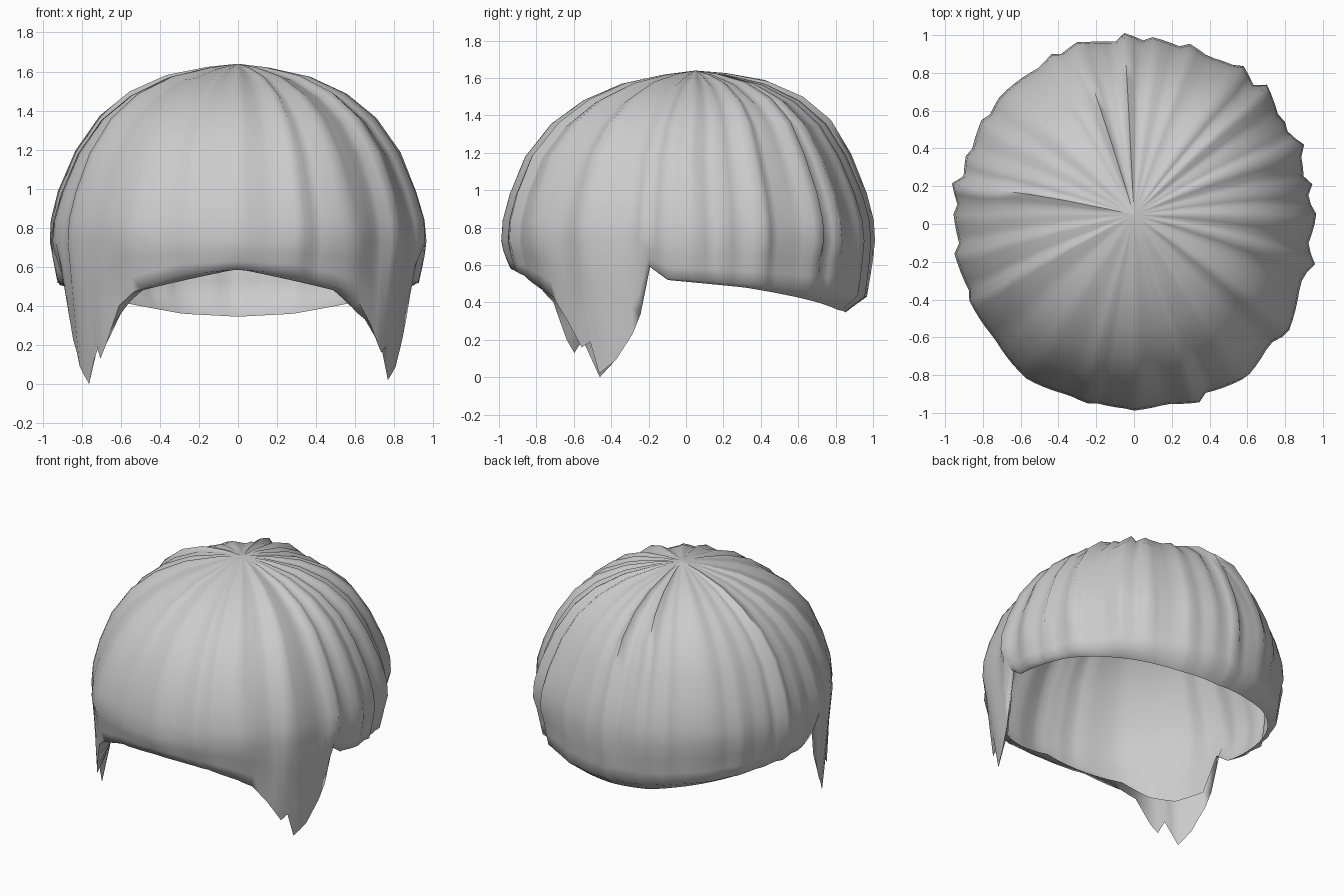
import bpy, bmesh, math, random

if "Cube" in bpy.data.objects:
    bpy.data.objects.remove(bpy.data.objects["Cube"])

random.seed(11)
STEP = 3          # degrees per column
N = 360 // STEP


def lerp_table(table, x):
    for (x0, y0), (x1, y1) in zip(table, table[1:]):
        if x <= x1:
            return y0 + (y1 - y0) * (x - x0) / (x1 - x0)
    return table[-1][1]


# crown profile: (radius, height)
CROWN = [(.17, 1.618), (.385, 1.57), (.58, 1.48), (.735, 1.355), (.86, 1.18),
         (.945, .98), (.985, .84), (.995, .73)]

# hem height by angle from the front, for each side, and the inner turned-in hem
BACK = [(66, .09), (72, .23), (75, .34), (78, .6), (84, .53), (100, .51), (116, .49),
        (135, .46), (155, .44), (180, .43)]
HEM_R = [(0, .585), (20, .56), (36, .48), (42, .43), (48, .31), (54, .16), (57, .19), (60, .02)] + BACK
HEM_L = [(0, .585), (20, .56), (36, .47), (42, .4), (48, .2), (51, .13), (54, .2), (60, 0)] + BACK
INNER = [(0, .59), (36, .48), (48, .36), (60, .3), (72, .34), (78, .59), (84, .52), (110, .48),
         (135, .42), (160, .36), (180, .345)]
# hem radius by angle: outer lip and turned-in edge
LIP = [(0, .945), (40, .955), (50, .965), (60, .93), (75, .94), (90, .965), (180, .965)]
EDGE = [(0, .88), (40, .87), (60, .86), (80, .93), (110, .92), (150, .87), (180, .85)]

# random strands: each swells and drops to the next one, strongest at its own height
strands = []
while len(strands) < N:
    w = random.choice([2, 3, 3, 4, 5])
    front = len(strands) * STEP > 310 or len(strands) * STEP < 12
    h = random.uniform(.015, .03) if front else random.uniform(.025, .07)
    peak = random.uniform(.5, 1.5)
    rising = random.random() < .5
    for k in range(w):
        f = (k + .3) / w
        strands.append((h * (f if rising else 1 - f), peak))
strands = strands[:N]


def ridge(i, z):
    h, peak = strands[i]
    return h * (1.15 - .6 * min(1, abs(z - peak))) - .027


bm = bmesh.new()
apex = bm.verts.new((0, .05, 1.64))
columns = []
for i in range(N):
    deg = i * STEP
    a = math.radians(deg)
    side = min(deg, 360 - deg)
    hem = lerp_table(HEM_R if deg <= 180 else HEM_L, side)
    lip = lerp_table(LIP, side)
    rows = []
    for r, z in CROWN:
        # push strands along the dome normal, a little fuller on the diagonals
        d = ridge(i, z) * min(1, r * 1.5)
        up = max(0, (z - .85) / .78)
        bulge = .015 * math.sin(2 * a) ** 2 * r
        rows.append((r + d * (1 - .5 * up) + bulge, z + d * up))
    for t in (.35, .7, 1):
        z = .73 + (hem - .73) * t
        rows.append((.998 + (lip - .998) * t ** 1.3 + ridge(i, z) * (1 - .5 * t), z))
    rows.append((lerp_table(EDGE, side), lerp_table(INNER, side)))
    col = []
    for r, z in rows:
        shift = .05 * max(0, (z - 1.2) / .44)
        col.append(bm.verts.new((.955 * r * math.sin(a), -r * math.cos(a) + shift, z)))
    columns.append(col)

for i in range(N):
    p, q = columns[i], columns[(i + 1) % N]
    bm.faces.new((apex, p[0], q[0]))
    for j in range(len(p) - 1):
        bm.faces.new((p[j], p[j + 1], q[j + 1], q[j]))
bmesh.ops.recalc_face_normals(bm, faces=bm.faces)

# hair shell
mesh = bpy.data.meshes.new("hair")
bm.to_mesh(mesh)
bm.free()
hair = bpy.data.objects.new("hair", mesh)
bpy.context.collection.objects.link(hair)
bpy.context.view_layer.objects.active = hair
hair.select_set(True)
bpy.ops.object.shade_smooth_by_angle(angle=math.radians(80))
